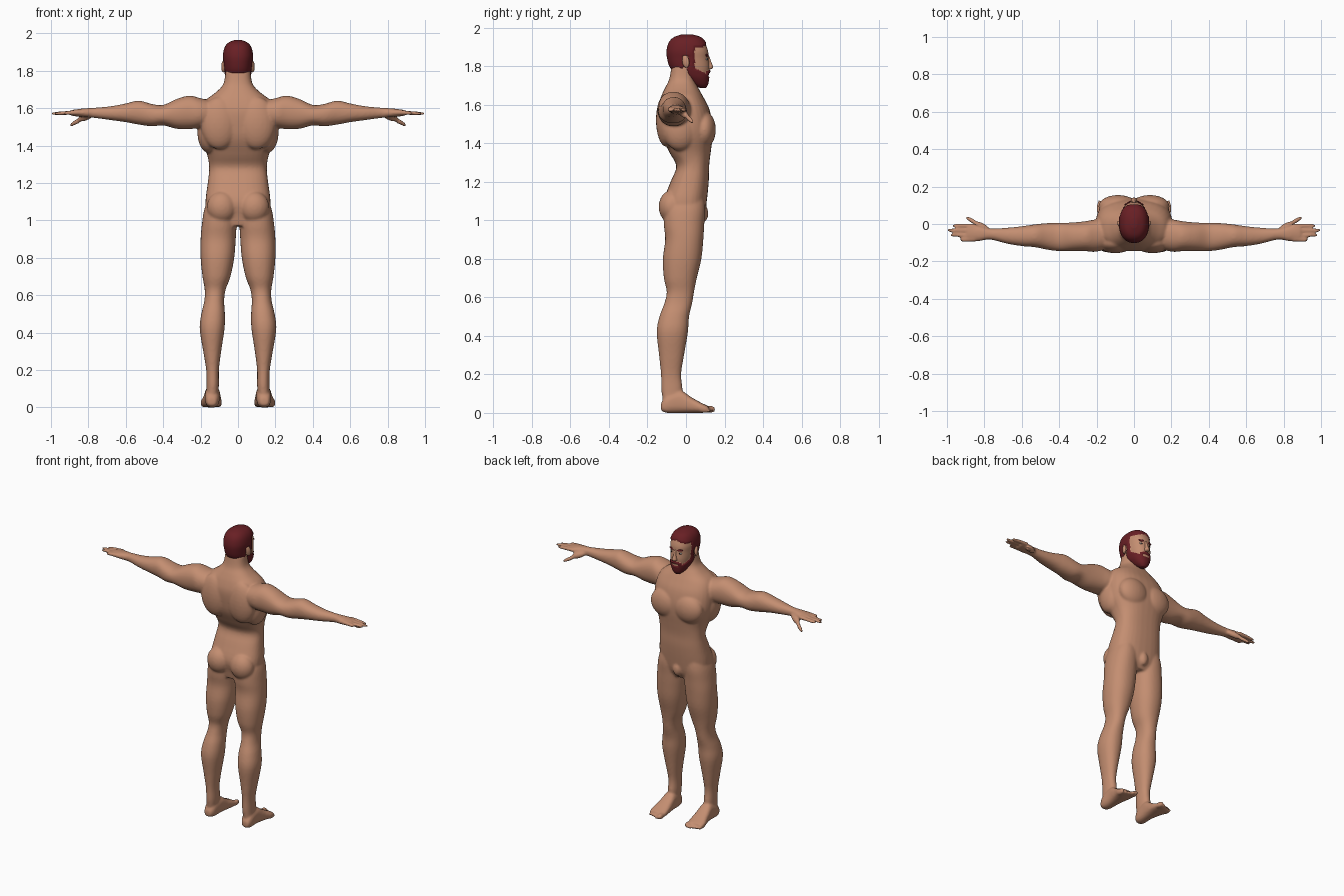
import bpy, bmesh, math
from mathutils import Matrix, Vector

cube = bpy.data.objects.get("Cube")
if cube:
    bpy.data.objects.remove(cube, do_unlink=True)


def material(name, colour):
    mat = bpy.data.materials.new(name)
    mat.use_nodes = True
    mat.diffuse_color = (*colour, 1)
    mat.node_tree.nodes["Principled BSDF"].inputs["Base Color"].default_value = (*colour, 1)
    return mat


skin = material("tan skin", (.55, .27, .165))
hair = material("dark red hair", (.14, .014, .018))
white = material("eye white", (.6, .55, .5))
dark = material("dark pupil", (.02, .012, .01))


def blend(a, b, c, d, t):
    """Catmull-Rom blend of four sections."""
    return [q + .5 * t * (r - p + t * (2 * p - 5 * q + 4 * r - s + t * (3 * (q - r) + s - p)))
            for p, q, r, s in zip(a, b, c, d)]


def loft(bm, axis, sections, side=1, power=2.2, segments=32, steps=4):
    """Closed tube; each section is (place on axis, low/high, low/high)."""
    count = len(sections)
    rows = []
    for i in range(count - 1):
        four = [sections[min(max(k, 0), count - 1)] for k in range(i - 1, i + 3)]
        rows += [blend(*four, j / steps) for j in range(steps)]
    rows.append(sections[-1])
    rings = []
    for place, u0, u1, v0, v1 in rows:
        ring = []
        for k in range(segments):
            angle = math.tau * k / segments
            c, s = math.cos(angle), math.sin(angle)
            u = (u0 + u1) / 2 + (u1 - u0) / 2 * math.copysign(abs(c) ** (2 / power), c)
            v = (v0 + v1) / 2 + (v1 - v0) / 2 * math.copysign(abs(s) ** (2 / power), s)
            x, y, z = {"x": (place, u, v), "y": (u, place, v), "z": (u, v, place)}[axis]
            ring.append(bm.verts.new((side * x, y, z)))
        rings.append(ring)
    for low, high in zip(rings, rings[1:]):
        for k in range(segments):
            n = (k + 1) % segments
            bm.faces.new((low[k], low[n], high[n], high[k]))
    bm.faces.new(rings[0])
    bm.faces.new(rings[-1])


def ball(bm, centre, radii, side=1, along=None):
    """Ellipsoid; its long z radius may point along a direction."""
    turn = Matrix()
    if along:
        turn = Vector((side * along[0], *along[1:])).to_track_quat("Z", "Y").to_matrix().to_4x4()
    place = Matrix.Translation((side * centre[0], *centre[1:]))
    bmesh.ops.create_uvsphere(bm, u_segments=24, v_segments=16, radius=1,
                              matrix=place @ turn @ Matrix.Diagonal((*radii, 1)))


def finish(name, bm, *materials):
    bmesh.ops.recalc_face_normals(bm, faces=bm.faces)
    for face in bm.faces:
        face.smooth = True
    mesh = bpy.data.meshes.new(name)
    bm.to_mesh(mesh)
    bm.free()
    for mat in materials:
        mesh.materials.append(mat)
    obj = bpy.data.objects.new(name, mesh)
    bpy.context.collection.objects.link(obj)
    return obj


# Torso and neck
body = bmesh.new()
torso = [(.97, .13, -.09, .07), (1.02, .165, -.1, .095), (1.1, .174, -.115, .108),
         (1.2, .162, -.08, .118), (1.28, .154, -.05, .12), (1.35, .165, -.085, .128),
         (1.43, .195, -.125, .138), (1.5, .205, -.14, .138), (1.58, .2, -.145, .12),
         (1.64, .175, -.13, .09), (1.685, .118, -.11, .065), (1.73, .078, -.088, .045),
         (1.8, .066, -.075, .04)]
loft(body, "z", [(z, -w, w, back, front) for z, w, back, front in torso], power=2.5)
ball(body, (0, .09, 1.035), (.03, .026, .045))

leg = [(.06, .108, .168, -.12, -.03), (.12, .102, .168, -.128, -.018),
       (.2, .102, .17, -.13, -.025), (.3, .09, .186, -.14, -.01),
       (.42, .072, .205, -.152, .01), (.5, .07, .196, -.138, .016),
       (.57, .074, .18, -.112, .032), (.63, .066, .178, -.1, .042),
       (.7, .04, .19, -.115, .056), (.8, .02, .2, -.12, .08),
       (.9, .012, .2, -.108, .09), (.98, .008, .193, -.115, .095),
       (1.06, .01, .18, -.11, .1), (1.14, .03, .15, -.07, .09)]
foot = [(-.13, .12, .162, .012, .05), (-.1, .102, .175, 0, .09), (-.03, .096, .178, 0, .115),
        (.03, .09, .188, 0, .08), (.08, .086, .2, 0, .052), (.115, .088, .195, .003, .036)]
arm = [(.1, -.12, .03, 1.51, 1.63), (.2, -.148, .025, 1.495, 1.653),
       (.26, -.145, .015, 1.488, 1.667), (.33, -.145, .008, 1.49, 1.648),
       (.4, -.145, .006, 1.508, 1.617), (.46, -.138, .005, 1.503, 1.622),
       (.53, -.124, -.002, 1.512, 1.64), (.6, -.118, -.012, 1.525, 1.625),
       (.68, -.105, -.02, 1.536, 1.61), (.77, -.083, -.024, 1.548, 1.602),
       (.83, -.092, -.01, 1.553, 1.598), (.89, -.09, -.002, 1.558, 1.59)]

for side in (1, -1):
    # Limbs
    loft(body, "z", leg, side)
    loft(body, "y", foot, side, power=2.6)
    loft(body, "x", arm, side)
    # Chest, back, buttock and side muscles
    ball(body, (.085, .095, 1.47), (.105, .06, .095), side)
    ball(body, (.1, -.1, 1.52), (.1, .056, .14), side)
    ball(body, (.087, -.075, 1.07), (.08, .067, .085), side)
    ball(body, (.155, -.03, 1.47), (.062, .09, .11), side)
    # Toes, shrinking outwards
    for i in range(5):
        size = .019 if i == 0 else .014 - .001 * i
        ball(body, (.103 + .021 * i, .122 - .006 * i * (i > 1), size), (size * .85, .032, size), side)
    # Fingers and thumb
    for y, tip in ((-.009, .972), (-.034, .998), (-.06, .982), (-.084, .93)):
        loft(body, "x", [(.85, y - .012, y + .012, 1.566, 1.59),
                         (.92, y - .011, y + .011, 1.563, 1.585),
                         (tip - .012, y - .009, y + .009, 1.562, 1.58),
                         (tip, y - .004, y + .004, 1.567, 1.575)], side, segments=16)
    ball(body, (.815, -.012, 1.553), (.018, .02, .05), side, (.1, .05, -.04))
    ball(body, (.863, .016, 1.527), (.012, .013, .052), side, (.1, .06, -.055))

body_object = finish("body", body, skin)
fuse = body_object.modifiers.new("fuse parts", "REMESH")
fuse.mode = "VOXEL"
fuse.voxel_size = .007
fuse.use_smooth_shade = True
relax = body_object.modifiers.new("soften joins", "SMOOTH")
relax.factor = .5
relax.iterations = 6

# Head with raised hair and beard
head = bmesh.new()
skull = [(1.692, .014, .075, .1), (1.71, .034, .035, .11), (1.74, .052, -.005, .115),
         (1.77, .062, -.055, .12), (1.8, .068, -.08, .122), (1.84, .072, -.092, .117),
         (1.88, .075, -.095, .114), (1.92, .067, -.084, .098), (1.945, .048, -.06, .075),
         (1.959, .016, -.02, .03)]
loft(head, "z", [(z, -w, w, back, front) for z, w, back, front in skull],
     power=2.3, segments=96, steps=7)


def is_hair(p):
    x, y, z = abs(p.x), p.y, p.z
    if y < -.012:
        return z > 1.785
    if z > (1.85 if y < .045 else 1.9 + .3 * max(0, .05 - x)):
        return True
    if .012 < y < .045 and z > 1.79:
        return True
    if y > .09 and x < .022 and 1.75 < z < 1.761:
        return False
    moustache = y > .08 and x < .04 and z < 1.784 - .3 * x
    return moustache or (y > .005 and z < 1.8 - .55 * max(0, y - .03))


for face in head.faces:
    face.material_index = int(is_hair(face.calc_center_median()))
head.normal_update()
bmesh.ops.recalc_face_normals(head, faces=head.faces)
raised = [(v, v.normal.copy()) for v in head.verts if all(f.material_index for f in v.link_faces)]
for vert, normal in raised:
    vert.co += normal * .006
finish("head", head, skin, hair)

# Nose
nose = bmesh.new()
loft(nose, "z", [(1.783, -.012, .012, .1, .126), (1.793, -.017, .017, .1, .141),
                 (1.82, -.01, .01, .1, .132), (1.855, -.008, .008, .1, .119)], segments=20)
finish("nose", nose, skin)

# Paired features of the face
features = [("ear", (.076, -.002, 1.825), (.011, .02, .034), skin, (-.1, -.2, 1)),
            ("eye", (.03, .104, 1.836), (.013, .009, .006), white, None),
            ("pupil", (.03, .1105, 1.836), (.005, .004, .005), dark, None),
            ("eyebrow", (.031, .109, 1.856), (.005, .007, .021), hair, (1, -.25, .12))]
for name, centre, radii, mat, along in features:
    for side, label in ((1, "left"), (-1, "right")):
        part = bmesh.new()
        ball(part, centre, radii, side, along)
        finish(label + "_" + name, part, mat)
